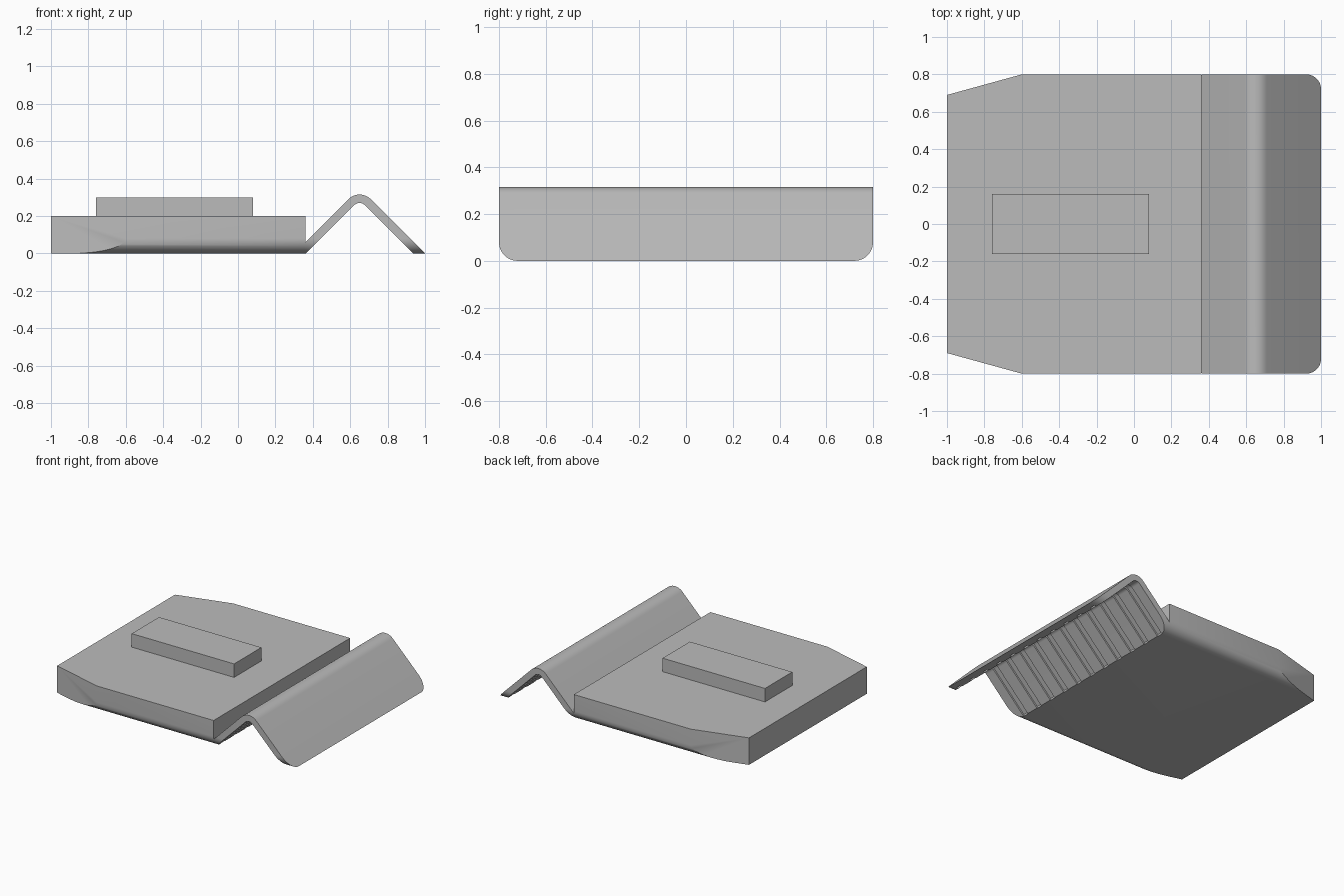
import bpy, bmesh, math
from mathutils import Vector

cube = bpy.data.objects.get("Cube")
if cube:
    bpy.data.objects.remove(cube, do_unlink=True)

grey = bpy.data.materials.new("plain_grey")
grey.use_nodes = True
grey.diffuse_color = (0.5, 0.5, 0.5, 1)
grey.node_tree.nodes["Principled BSDF"].inputs["Base Color"].default_value = (0.5, 0.5, 0.5, 1)

HALF, CORNER = 0.8, 0.08


def add_prism(bm, points, direction):
    """Extrude a closed loop of 3D points along a direction."""
    face = bm.faces.new([bm.verts.new(p) for p in points])
    new = bmesh.ops.extrude_face_region(bm, geom=[face])["geom"]
    moved = [v for v in new if isinstance(v, bmesh.types.BMVert)]
    bmesh.ops.translate(bm, verts=moved, vec=direction)


def finish(bm, name):
    bmesh.ops.recalc_face_normals(bm, faces=bm.faces)
    mesh = bpy.data.meshes.new(name)
    bm.to_mesh(mesh)
    bm.free()
    mesh.materials.append(grey)
    obj = bpy.data.objects.new(name, mesh)
    bpy.context.collection.objects.link(obj)
    return obj


def activate(obj):
    bpy.ops.object.select_all(action="DESELECT")
    obj.select_set(True)
    bpy.context.view_layer.objects.active = obj


def boolean(obj, cutter, operation):
    activate(obj)
    mod = obj.modifiers.new("cut", "BOOLEAN")
    mod.object, mod.operation, mod.solver = cutter, operation, "EXACT"
    bpy.ops.object.modifier_apply(modifier=mod.name)
    bpy.data.objects.remove(cutter, do_unlink=True)


def arc(cx, cz, radius, start, end, steps=12):
    angles = [math.radians(start + (end - start) * i / steps) for i in range(steps + 1)]
    return [(cx + radius * math.cos(a), cz + radius * math.sin(a)) for a in angles]


def rounded_section(x, top):
    """Section across y with rounded lower corners."""
    c = HALF - CORNER
    loop = [(HALF, top), (-HALF, top)]
    loop += arc(-c, CORNER, CORNER, 180, 270) + arc(c, CORNER, CORNER, 270, 360)
    return [(x, y, z) for y, z in loop]


# Main block with rounded lower edges and a tapered end
bm = bmesh.new()
add_prism(bm, rounded_section(-1, 0.2), (1.36, 0, 0))
for side in (-1, 1):
    cut = bmesh.ops.bisect_plane(
        bm, geom=bm.verts[:] + bm.edges[:] + bm.faces[:], dist=1e-5,
        plane_co=(-0.6, side * HALF, 0),
        plane_no=Vector((-0.11, side * 0.4, 0)).normalized(), clear_outer=True)
    rim = [e for e in cut["geom_cut"] if isinstance(e, bmesh.types.BMEdge)]
    bmesh.ops.holes_fill(bm, edges=rim)
block = finish(bm, "main_block")

# Raised pad
bm = bmesh.new()
add_prism(bm, [(-0.76, -0.16, 0.2), (0.08, -0.16, 0.2), (0.08, 0.16, 0.2), (-0.76, 0.16, 0.2)],
          (0, 0, 0.1))
finish(bm, "raised_pad")

# Folded sheet: an upturned V with a rounded crest
FOLD_X, FOLD_Z, OUTER, INNER = 0.65, 0.23, 0.085, 0.04


def foot(radius):
    """Distance from the fold axis to where the slope meets the ground."""
    return FOLD_Z + radius * math.sqrt(2)


profile = [(FOLD_X + foot(INNER), 0), (FOLD_X + foot(OUTER), 0)]
profile += arc(FOLD_X, FOLD_Z, OUTER, 45, 135)
profile += [(0.36, 0.06), (0.36, 0), (FOLD_X - foot(INNER), 0)]
profile += arc(FOLD_X, FOLD_Z, INNER, 135, 45)
bm = bmesh.new()
add_prism(bm, [(x, -HALF, z) for x, z in profile], (0, 2 * HALF, 0))
sheet = finish(bm, "folded_sheet")

# Round the lower corners of the sheet
bm = bmesh.new()
add_prism(bm, rounded_section(0.2, 0.6), (1, 0, 0))
boolean(sheet, finish(bm, "corner_cutter"), "INTERSECT")

# Row of shallow grooves under the sheet
DEPTH, COUNT, WIDTH, PITCH = 0.012, 11, 0.045, 0.14
reach = foot(INNER + DEPTH) + 0.02
groove = [(FOLD_X + reach, -0.02)] + arc(FOLD_X, FOLD_Z, INNER + DEPTH, 45, 135)
groove.append((FOLD_X - reach, -0.02))
bm = bmesh.new()
for i in range(COUNT):
    y = (i - (COUNT - 1) / 2) * PITCH - WIDTH / 2
    add_prism(bm, [(x, y, z) for x, z in groove], (0, WIDTH, 0))
boolean(sheet, finish(bm, "groove_cutter"), "DIFFERENCE")

for obj in (block, sheet):
    activate(obj)
    bpy.ops.object.shade_smooth_by_angle(angle=math.radians(30))
